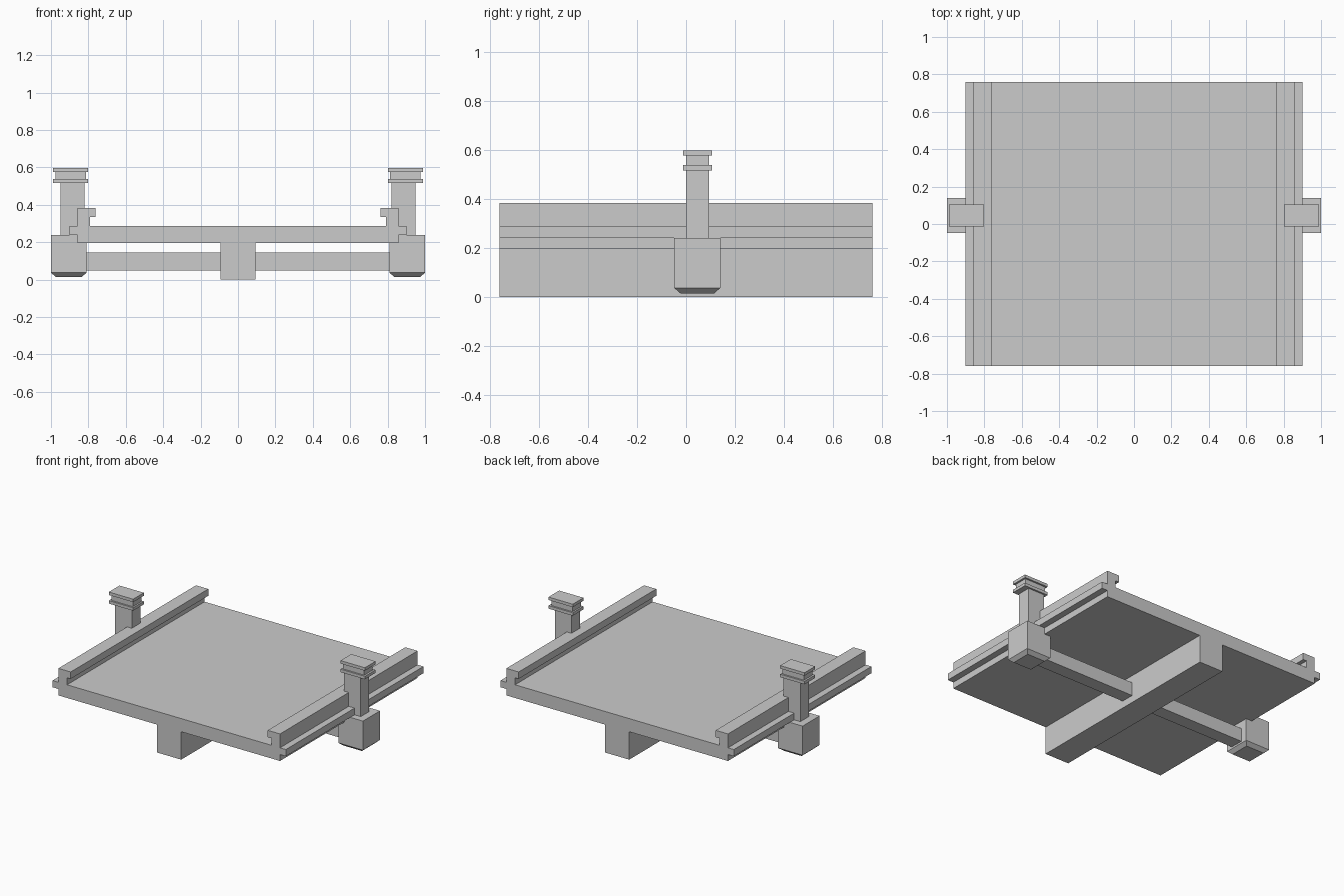
import bpy, bmesh

if "Cube" in bpy.data.objects:
    bpy.data.objects.remove(bpy.data.objects["Cube"])

HALF_LEN = 0.76
Y_MID = 0.046   # centre line of the cross beam and posts


def make_object(name, bm):
    bmesh.ops.recalc_face_normals(bm, faces=bm.faces)
    me = bpy.data.meshes.new(name)
    bm.to_mesh(me)
    bm.free()
    ob = bpy.data.objects.new(name, me)
    bpy.context.collection.objects.link(ob)
    return ob


def loft(name, rings):
    """Closed solid through matching rings of points."""
    bm = bmesh.new()
    vs = [[bm.verts.new(p) for p in ring] for ring in rings]
    n = len(rings[0])
    for a, b in zip(vs, vs[1:]):
        for i in range(n):
            j = (i + 1) % n
            bm.faces.new((a[i], a[j], b[j], b[i]))
    bm.faces.new(vs[0])
    bm.faces.new(vs[-1])
    return make_object(name, bm)


def rect(x0, x1, y0, y1, z):
    return [(x0, y0, z), (x1, y0, z), (x1, y1, z), (x0, y1, z)]


def box(name, x0, x1, y0, y1, z0, z1):
    return loft(name, [rect(x0, x1, y0, y1, z0), rect(x0, x1, y0, y1, z1)])


# Deck with central beam, side ledges and hooked parapets, as one extruded profile
half = [(0.093, 0), (0.093, 0.195), (0.857, 0.195), (0.857, 0.24), (0.902, 0.24),
        (0.902, 0.287), (0.857, 0.287), (0.857, 0.384), (0.762, 0.384),
        (0.762, 0.336), (0.79, 0.336), (0.79, 0.287)]
profile = half + [(-x, z) for x, z in reversed(half)]
loft("bridge_deck", [[(x, y, z) for x, z in profile] for y in (-HALF_LEN, HALF_LEN)])

# Cross beam under the deck
box("cross_beam", -0.83, 0.83, Y_MID - 0.047, Y_MID + 0.047, 0.05, 0.144)

# Side posts: chamfered foot block, shaft, neck and two collars
for side, s in (("left", -1), ("right", 1)):
    def part(name, x0, x1, half_y, z0, z1):
        a, b = sorted((s * x0, s * x1))
        box(f"{side}_{name}", a, b, Y_MID - half_y, Y_MID + half_y, z0, z1)

    a, b = sorted((s * 0.81, s * 1.0))
    y0, y1, c = Y_MID - 0.094, Y_MID + 0.094, 0.025
    loft(f"{side}_foot_block", [rect(a + c, b - c, y0 + c, y1 - c, 0.015),
                                rect(a, b, y0, y1, 0.037),
                                rect(a, b, y0, y1, 0.24)])
    part("post_shaft", 0.821, 0.95, 0.047, 0.23, 0.525)
    part("post_neck", 0.813, 0.977, 0.047, 0.525, 0.585)
    part("lower_collar", 0.802, 0.99, 0.059, 0.516, 0.537)
    part("top_collar", 0.802, 0.99, 0.059, 0.576, 0.597)
